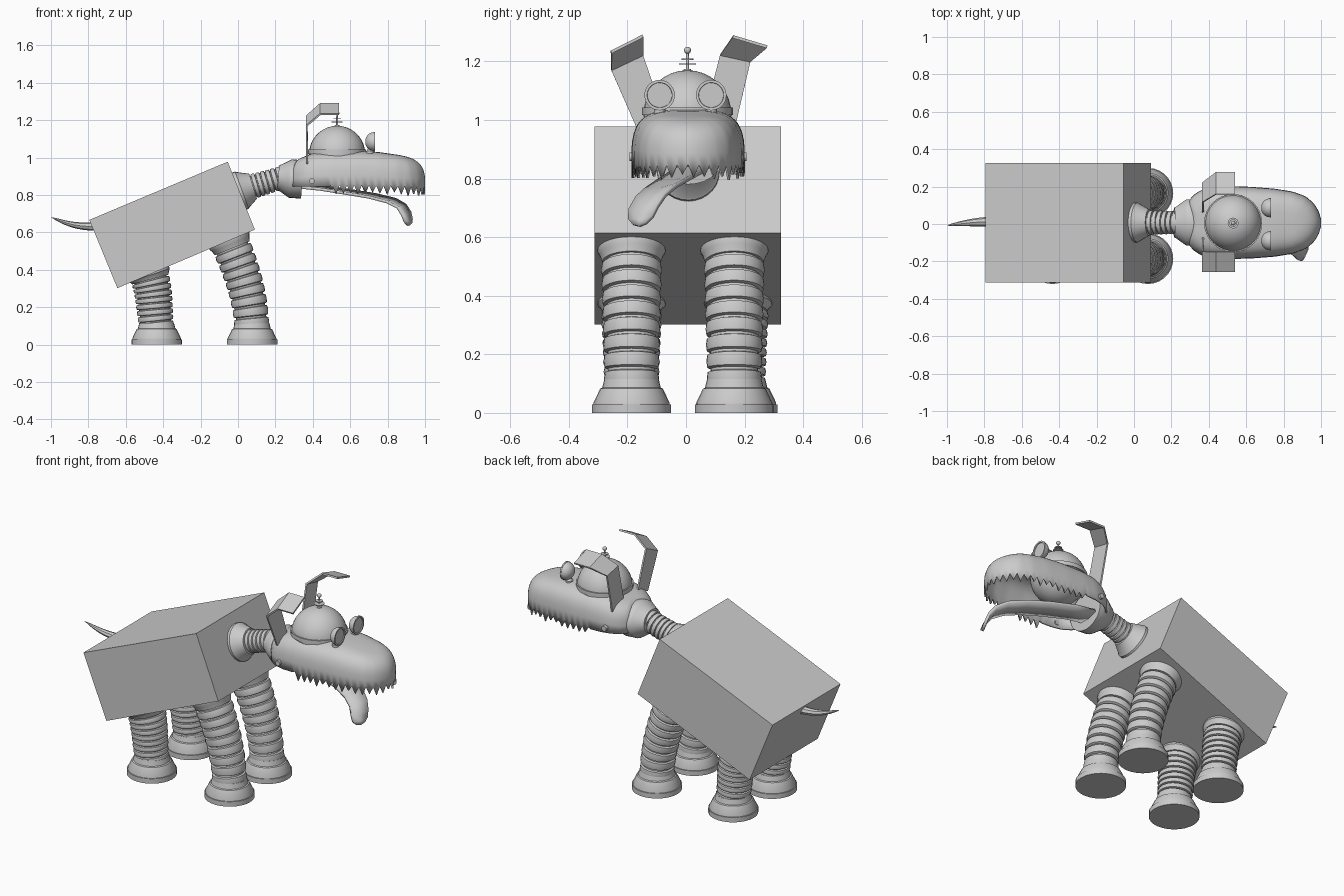
import bpy, bmesh, math, random
from mathutils import Vector as V

if "Cube" in bpy.data.objects:
    bpy.data.objects.remove(bpy.data.objects["Cube"])
random.seed(3)


def finish(name, bm, angle=35):
    bmesh.ops.remove_doubles(bm, verts=bm.verts, dist=0.0003)
    bmesh.ops.recalc_face_normals(bm, faces=bm.faces)
    me = bpy.data.meshes.new(name)
    bm.to_mesh(me)
    bm.free()
    ob = bpy.data.objects.new(name, me)
    bpy.context.collection.objects.link(ob)
    bpy.ops.object.select_all(action='DESELECT')
    ob.select_set(True)
    bpy.context.view_layer.objects.active = ob
    if angle:
        bpy.ops.object.shade_smooth_by_angle(angle=math.radians(angle))
    return ob


def solidify(ob, thickness, offset=0):
    m = ob.modifiers.new("thickness", 'SOLIDIFY')
    m.thickness, m.offset = thickness, offset


def interp(table, x):
    for (x0, y0), (x1, y1) in zip(table, table[1:]):
        if x <= x1:
            return y0 + (y1 - y0) * max(0, (x - x0) / (x1 - x0))
    return table[-1][1]


def line(a, b):
    return [V(a).lerp(V(b), i / 3) for i in range(4)]


def tube(name, ctrl, profile, sides=28, stretch=(1, 1)):
    """Sweep circles of (position, radius) along a cubic curve."""
    p0, p1, p2, p3 = map(V, ctrl)
    bm, rings = bmesh.new(), []
    for t, r in profile:
        u = 1 - t
        c = p0*u**3 + p1*3*u*u*t + p2*3*u*t*t + p3*t**3
        d = ((p1-p0)*u*u + (p2-p1)*2*u*t + (p3-p2)*t*t).normalized()
        a = V((0, 1, 0)) if abs(d.y) < 0.9 else V((1, 0, 0))
        b = d.cross(a).normalized()
        a = b.cross(d)
        rings.append([bm.verts.new(c + r * (a*stretch[0]*math.cos(q) + b*stretch[1]*math.sin(q)))
                      for q in [2*math.pi*i/sides for i in range(sides)]])
    for ra, rb in zip(rings, rings[1:]):
        for i in range(sides):
            j = (i + 1) % sides
            bm.faces.new((ra[i], ra[j], rb[j], rb[i]))
    bm.faces.new(rings[0])
    bm.faces.new(rings[-1])
    return finish(name, bm)


def ribs(n, start, end, r0, r1, depth=0.86):
    """Hose profile: n rounded ribs separated by narrow grooves."""
    out = []
    step = (end - start) / n
    for i in range(n):
        r = r0 + (r1 - r0) * i / (n - 1)
        for f, k in ((0, depth), (.14, depth), (.2, .97), (.55, 1), (.92, .97), (1, depth)):
            out.append((start + (i + f) * step, r * k))
    return out


def ball(name, centre, r, u=32, v=18):
    bm = bmesh.new()
    bmesh.ops.create_uvsphere(bm, u_segments=u, v_segments=v, radius=r)
    bmesh.ops.translate(bm, verts=bm.verts, vec=centre)
    return finish(name, bm)


# body: tilted box from its side profile
bm = bmesh.new()
f = bm.faces.new([bm.verts.new((x, -.313, z)) for x, z in
                  ((-.055, .978), (.09, .615), (-.645, .302), (-.795, .667))])
new = bmesh.ops.extrude_face_region(bm, geom=[f])["geom"]
bmesh.ops.translate(bm, vec=(0, .638, 0), verts=[g for g in new if isinstance(g, bmesh.types.BMVert)])
finish("body", bm, 0)

# hose legs with flanged tops and flared feet
foot = [(0, .135), (.25, .135), (.25, .13), (.3, .13), (.72, .107), (.75, .1), (1, .093)]
for side, y in (("right", -.186), ("left", .165)):
    for end, fx, curve in (
            ("front", .075, ((-.055, .575), (.01, .42), (.065, .28), (.075, .09))),
            ("rear", -.435, ((-.48, .385), (-.445, .29), (-.45, .2), (-.435, .09)))):
        yy = y if end == "front" or y < 0 else .178
        flange = [(0, .116), (.05, .116), (.08, .108), (.13, .1), (.13, .088)]
        tube(f"{end}_leg_{side}", [(x, yy, z) for x, z in curve],
             flange + ribs(8, .13, 1, .104, .094))
        tube(f"{end}_foot_{side}", line((fx, yy, 0), (fx, yy, .115)), foot)

# neck hose and the collar behind the head
tube("neck", [(.005, .008, .82), (.08, .008, .85), (.15, .008, .865), (.24, .008, .895)],
     [(0, .106), (.07, .106), (.1, .1), (.3, .075), (.34, .07), (.34, .052)] + ribs(6, .34, 1, .066, .062))
tube("collar", line((.215, .008, .893), (.345, .008, .883)),
     [(0, .066), (.1, .072), (.42, .097), (.5, .103), (1, .103)], stretch=(1.2, 1))

# tail: curved spike
tube("tail", [(-.74, .012, .632), (-.86, .012, .63), (-.9, .005, .64), (-1, -.008, .682)],
     [(i / 10, .028 * (1 - i / 10) ** .6 + .0005) for i in range(11)], sides=8, stretch=(1, .85))

# upper jaw: plan outline lofted over a rounded top, jagged teeth below
half = [(.29, .115), (.32, .15), (.36, .175), (.42, .19), (.5, .194), (.62, .192), (.75, .182),
        (.85, .166), (.92, .14), (.965, .1), (.988, .06), (1, .02), (1.001, 0)]
plan = [V((.29, 0))] + [V(p) for p in half]
plan += [V((p.x, -p.y)) for p in reversed(plan[1:-1])] + [V((.29, 0))]
N = 96
total = sum((b - a).length for a, b in zip(plan, plan[1:]))
outline, run, k = [], 0, 0
for i in range(N):
    d = total * i / N
    while run + (plan[k+1] - plan[k]).length < d:
        run += (plan[k+1] - plan[k]).length
        k += 1
    outline.append(plan[k] + (plan[k+1] - plan[k]).normalized() * (d - run))
top = [(.29, .985), (.34, 1.0), (.41, 1.028), (.5, 1.036), (.65, 1.036), (.75, 1.03), (.87, 1.013), (1, .985)]
bm, rings = bmesh.new(), []
for lv in range(13):
    a = math.pi / 2 * lv / 12
    s, h = math.cos(a) ** .57 if lv < 12 else 0, math.sin(a) ** .57
    ring = []
    for i, p in enumerate(outline):
        c = V((min(max(p.x, .36), .85), 0))
        q = c + (p - c) * s
        base = .845 - .01 * max(0, p.x - .5)
        z = base + (interp(top, q.x) - base) * h
        if lv == 0 and p.x > .5:
            z = base - random.uniform(.022, .045) if i % 2 else base + .008
        ring.append(bm.verts.new((q.x, q.y + .007, z)))
    rings.append(ring)
for ra, rb in zip(rings, rings[1:]):
    for i in range(N):
        j = (i + 1) % N
        bm.faces.new((ra[i], ra[j], rb[j], rb[i]))
solidify(finish("upper_jaw", bm, 40), .01, -1)

# jaw hinge bolts
for side, y in (("right", -1), ("left", 1)):
    tube("jaw_bolt_" + side, line((.395, .007 + y * .17, .875), (.395, .007 + y * .2, .875)),
         [(0, .015), (1, .015)], sides=12)

# tongue: strip lolling to one side and curling down
path = [(.33, .03, .85), (.45, .02, .838), (.6, -.01, .815), (.72, -.045, .795), (.82, -.085, .77),
        (.875, -.12, .74), (.9, -.145, .7), (.91, -.155, .665), (.915, -.158, .645)]
width = [.06, .062, .062, .06, .058, .055, .053, .045, .025]
bm, rows = bmesh.new(), []
for i, (p, w) in enumerate(zip(path, width)):
    d = V(path[min(i+1, 8)]) - V(path[max(i-1, 0)])
    across = V((-d.y, d.x, .12 * d.x)).normalized() if i < 5 else V((.4, .9, .1)).normalized()
    rows.append([bm.verts.new(V(p) + across * w * k + V((0, 0, -.008 * (k == 0)))) for k in (-1, 0, 1)])
for a, b in zip(rows, rows[1:]):
    for k in (0, 1):
        bm.faces.new((a[k], a[k+1], b[k+1], b[k]))
solidify(finish("tongue", bm, 50), .016)

# dome skull with a thin brim
ball("dome", (.53, .005, 1.02), .15)
tube("dome_brim", line((.53, .005, 1.018), (.53, .005, 1.042)), [(0, .155), (1, .155)], sides=32)

# antenna: rod with two discs and a ball
tube("antenna", line((.53, .005, 1.16), (.53, .005, 1.24)),
     [(0, .016), (.18, .012), (.18, .005), (.36, .005), (.36, .029), (.41, .029), (.41, .005),
      (.57, .005), (.57, .02), (.62, .02), (.62, .005), (1, .004)], sides=16)
ball("antenna_ball", (.53, .005, 1.238), .012, 16, 10)

# goggle eyes: half globes with a rimmed flat front, on short stems
for side, y in (("right", -.09), ("left", .086)):
    dome = [(1 - math.cos(a), .05 * math.sin(a)) for a in [i * math.pi / 16 for i in range(1, 9)]]
    dome = [(t * .85, r) for t, r in dome]
    tube("eye_" + side, line((.68, y, 1.085), (.732, y, 1.085)),
         dome + [(.85, .052), (1, .052), (1, .043), (.9, .042)])
    tube("eye_stem_" + side, line((.705, y, 1.015), (.705, y, 1.045)), [(0, .02), (.7, .02), (1, .012)], 14)

# folded strip ears: (inner, outer) edges from base to tip
ears = {
    "right": (((.37, -.07, 1.0), (.37, -.165, .965)), ((.367, -.147, 1.222), (.367, -.255, 1.17)),
              ((.44, -.147, 1.287), (.44, -.255, 1.232)), ((.54, -.147, 1.287), (.54, -.255, 1.232))),
    "left": (((.37, .06, 1.0), (.37, .165, .965)), ((.367, .116, 1.222), (.367, .22, 1.2)),
             ((.44, .16, 1.285), (.44, .277, 1.25)), ((.54, .16, 1.285), (.54, .277, 1.25)))}
for side, pts in ears.items():
    bm = bmesh.new()
    rows = [[bm.verts.new(p) for p in row] for row in pts]
    for a, b in zip(rows, rows[1:]):
        bm.faces.new((a[0], a[1], b[1], b[0]))
    solidify(finish("ear_" + side, bm, 0), .01)
